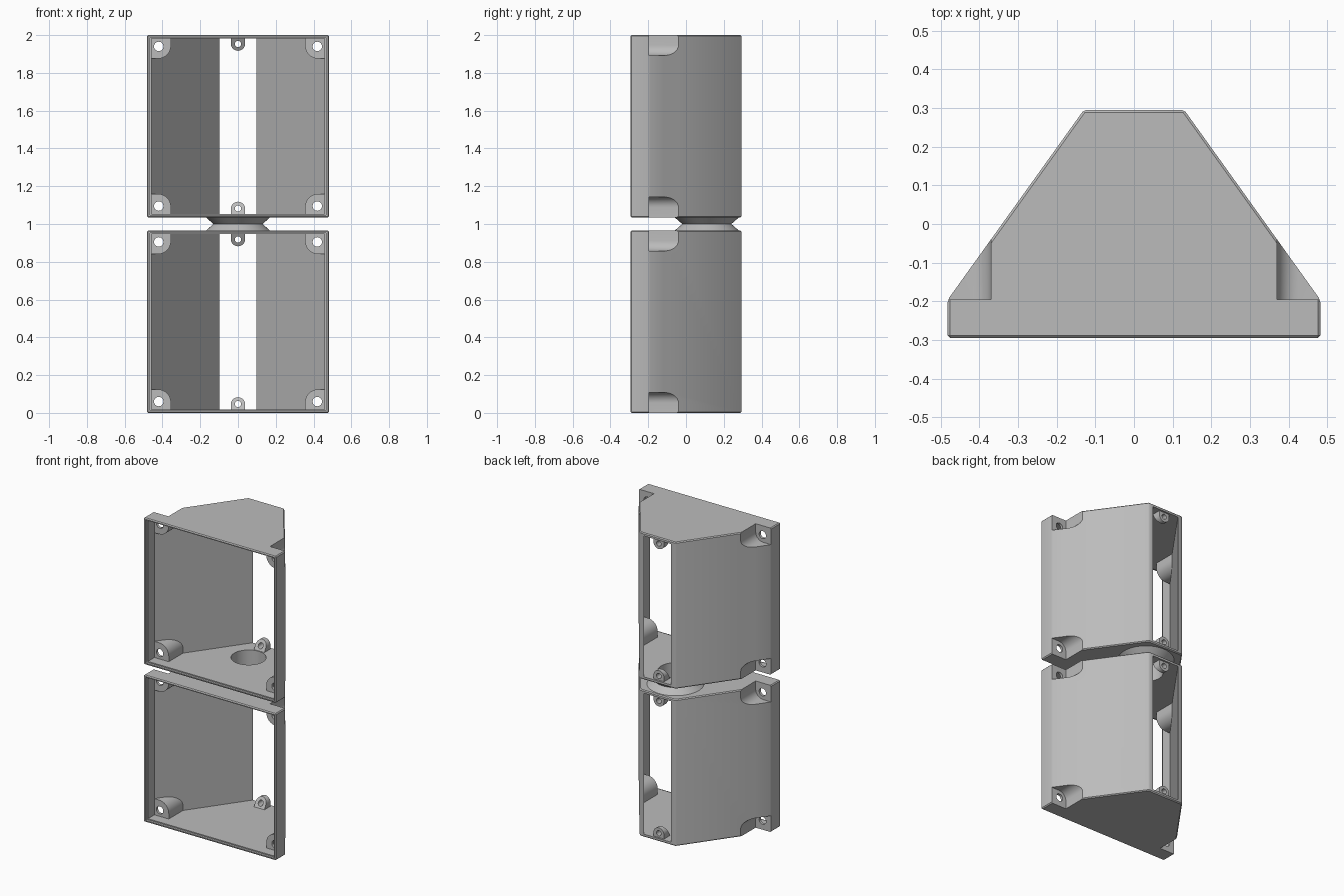
import bpy, bmesh
from math import sin, cos, pi

if "Cube" in bpy.data.objects:
    bpy.data.objects.remove(bpy.data.objects["Cube"])

grey = bpy.data.materials.new("plain grey")
grey.use_nodes = True
colour = (0.5, 0.5, 0.5, 1)
grey.diffuse_color = colour
grey.node_tree.nodes["Principled BSDF"].inputs["Base Color"].default_value = colour

H, WALL = 0.965, 0.019          # housing height, plate thickness
PORT_Y, PORT_R = 0.11, 0.105    # wire passage between housings


def finish(name, bm):
    bmesh.ops.recalc_face_normals(bm, faces=bm.faces)
    mesh = bpy.data.meshes.new(name)
    bm.to_mesh(mesh)
    bm.free()
    mesh.materials.append(grey)
    obj = bpy.data.objects.new(name, mesh)
    bpy.context.collection.objects.link(obj)
    return obj


def prism(name, points, axis, lo, hi):
    """Extrude a 2D outline along y (points are x, z) or z (points are x, y)."""
    bm = bmesh.new()
    place = (lambda a, b: (a, lo, b)) if axis == "y" else (lambda a, b: (a, b, lo))
    face = bm.faces.new([bm.verts.new(place(*p)) for p in points])
    new = bmesh.ops.extrude_face_region(bm, geom=[face])["geom"]
    shift = (0, hi - lo, 0) if axis == "y" else (0, 0, hi - lo)
    bmesh.ops.translate(bm, vec=shift, verts=[v for v in new if isinstance(v, bmesh.types.BMVert)])
    return finish(name, bm)


def arc(cx, cy, r, start, end, n):
    angles = [start + (end - start) * i / n for i in range(n + 1)]
    return [(cx + r * cos(a), cy + r * sin(a)) for a in angles]


def circle(cx, cy, r, n):
    return arc(cx, cy, r, 0, 2 * pi, n)[:-1]


def apply(obj, mod):
    bpy.context.view_layer.objects.active = obj
    bpy.ops.object.modifier_apply(modifier=mod.name)


def cut(obj, tool):
    mod = obj.modifiers.new("cut", "BOOLEAN")
    mod.operation, mod.solver, mod.object = "DIFFERENCE", "EXACT", tool
    apply(obj, mod)
    bpy.data.objects.remove(tool)


def mirrored(half):
    return half + [(-x, y) for x, y in reversed(half)]


def corner(sx, top, x_in, depth, r, reach):
    """Square corner outline with its inward corner rounded."""
    pts = [(0.48 + reach, -reach), (0.48 + reach, depth)]
    pts += arc(x_in + r, depth - r, r, pi / 2, pi, 8) + [(x_in, -reach)]
    return [(sx * x, H - z if top else z) for x, z in pts]


# Tapered outer body with fine chamfers
body = prism("lower_housing", mirrored([(0.482, -0.295), (0.482, -0.196), (0.13, 0.295)]), "z", 0, H)
bevel = body.modifiers.new("chamfer", "BEVEL")
bevel.width, bevel.segments = 0.006, 1
apply(body, bevel)

# Hollow interior, open at front and back
cavity = prism("cavity", mirrored([(0.459, -0.33), (0.459, -0.211), (0.0975, 0.295), (0.0975, 0.33)]),
               "z", WALL, H - WALL)
for top in (False, True):
    # Corner screw bosses left standing in the cavity
    for sx in (-1, 1):
        cut(cavity, prism("boss", corner(sx, top, 0.355, 0.125, 0.07, 0.02), "y", -0.213, 0.2))
    # Rear screw lugs with a sloped inner face
    tab = [(0.038, -0.02)] + arc(0, 0.045, 0.038, 0, pi, 16) + [(-0.038, -0.02)]
    lug = prism("lug", [(x, H - z if top else z) for x, z in tab], "y", 0.2, 0.283)
    for v in lug.data.vertices:
        if v.co.y < 0.25:
            v.co.y = 0.21 + 0.55 * (H - v.co.z if top else v.co.z)
    cut(cavity, lug)
cut(body, cavity)

# Shallow step around the front opening
cut(body, prism("lip", [(-0.467, 0.012), (0.467, 0.012), (0.467, H - 0.012), (-0.467, H - 0.012)],
                "y", -0.33, -0.28))

# Outer corner pockets, screw holes and lug holes
for top in (False, True):
    for sx in (-1, 1):
        cut(body, prism("pocket", corner(sx, top, 0.37, 0.108, 0.055, 0.05), "y", -0.196, 0.2))
        cut(body, prism("screw_hole", circle(sx * 0.42, H - 0.06 if top else 0.06, 0.025, 24),
                        "y", -0.25, -0.15))
    cut(body, prism("lug_hole", circle(0, H - 0.047 if top else 0.047, 0.017, 20), "y", 0.15, 0.35))

# Wire passage through the facing plate
cut(body, prism("port", circle(0, PORT_Y, PORT_R, 48), "z", H - 0.05, H + 0.05))

# Upper housing mirrors the lower one
bm = bmesh.new()
bm.from_mesh(body.data)
for v in bm.verts:
    v.co.z = 2 - v.co.z
bmesh.ops.reverse_faces(bm, faces=bm.faces)
upper = finish("upper_housing", bm)

# Hourglass collar joining the housings
bm = bmesh.new()
profile = [(PORT_R, H), (0.17, H), (0.13, 1.0), (0.17, 2 - H), (PORT_R, 2 - H)]
rings = [[bm.verts.new((x, y, z)) for x, y in circle(0, PORT_Y, r, 48)] for r, z in profile]
for a, b in zip(rings, rings[1:] + rings[:1]):
    for i in range(48):
        j = (i + 1) % 48
        bm.faces.new((a[i], a[j], b[j], b[i]))
collar = finish("joining_collar", bm)

# Smooth the round surfaces, keep the edges sharp
bpy.ops.object.select_all(action="DESELECT")
for obj in (body, upper, collar):
    obj.select_set(True)
bpy.context.view_layer.objects.active = body
bpy.ops.object.shade_smooth_by_angle(angle=pi / 6)
